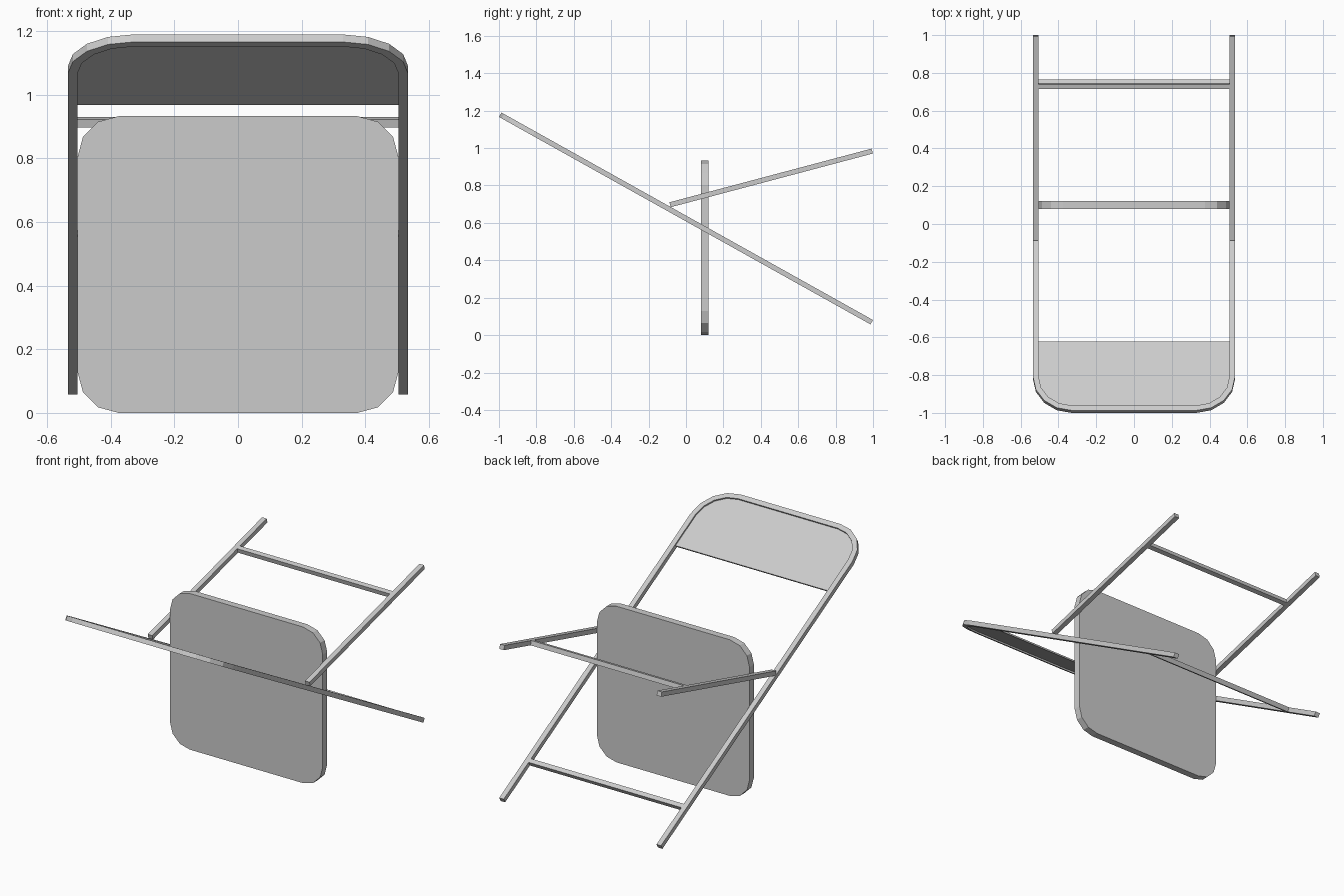
import bpy, math

if "Cube" in bpy.data.objects:
    bpy.data.objects.remove(bpy.data.objects["Cube"])


def make(name, verts, faces, loc, angle):
    mesh = bpy.data.meshes.new(name)
    mesh.from_pydata(verts, [], faces)
    mesh.update()
    ob = bpy.data.objects.new(name, mesh)
    bpy.context.collection.objects.link(ob)
    ob.location = loc
    ob.rotation_euler = (angle, 0, 0)
    return ob


def corner(cx, cy, r, start, segs):
    # quarter arc of points, counter-clockwise from start degrees
    return [(cx + r * math.cos(math.radians(start + 90 * i / segs)),
             cy + r * math.sin(math.radians(start + 90 * i / segs)))
            for i in range(segs + 1)]


def plate(name, outline, t, loc, angle):
    # flat outline in the local xy plane, thickness t centred on it
    n = len(outline)
    verts = [(x, y, s * t / 2) for s in (-1, 1) for x, y in outline]
    faces = [list(range(n))[::-1], list(range(n, 2 * n))]
    faces += [(i, (i + 1) % n, n + (i + 1) % n, n + i) for i in range(n)]
    return make(name, verts, faces, loc, angle)


def bar(name, x0, x1, y0, y1, t, loc, angle):
    return plate(name, [(x0, y0), (x1, y0), (x1, y1), (x0, y1)], t, loc, angle)


def arch(half, r, length, segs=4):
    # upside-down U path: right foot, two round corners, left foot
    c, h = half - r, length - r
    return ([(half, 0)] + corner(c, h, r, 0, segs)
            + corner(-c, h, r, 90, segs) + [(-half, 0)])


T = 0.027            # tube thickness
OUT, IN = 0.535, 0.505

# main frame: tilted U-shaped tube
L = 2.275
main_loc = (0, 0.993, 0.069)
main_ang = math.atan2(1.109, -1.986)
outer = arch(OUT, 0.205, L)
inner = arch(IN, 0.175, L - 0.03)
verts, faces = [], []
for (ox, oy), (ix, iy) in zip(outer, inner):
    verts += [(ox, oy, -T / 2), (ox, oy, T / 2), (ix, iy, T / 2), (ix, iy, -T / 2)]
for i in range(len(outer) - 1):
    a = 4 * i
    faces += [(a + k, a + 4 + k, a + 4 + (k + 1) % 4, a + (k + 1) % 4) for k in range(4)]
e = len(verts) - 4
faces += [(0, 1, 2, 3), (e + 3, e + 2, e + 1, e)]
make("main_frame", verts, faces, main_loc, main_ang)
bar("main_crossbar", -IN, IN, 0.268, 0.295, T, main_loc, main_ang)

# backrest panel set into the rounded top of the frame
back = arch(0.515, 0.185, L - 0.02)[1:-1]
back = [(0.515, 1.853)] + back + [(-0.515, 1.853)]
plate("backrest", back, 0.009, main_loc, main_ang)

# rear legs with their crossbar
rear_loc = (0, -0.085, 0.697)
rear_ang = math.atan2(0.287, 1.081)
for side, s in (("right", 1), ("left", -1)):
    bar("rear_leg_" + side, min(s * IN, s * OUT), max(s * IN, s * OUT),
        0, 1.118, T, rear_loc, rear_ang)
bar("rear_crossbar", -IN, IN, 0.83, 0.857, T, rear_loc, rear_ang)

# upright seat board with rounded corners
W, H, R = 0.505, 0.933, 0.13
seat = (corner(W - R, H - R, R, 0, 3) + corner(R - W, H - R, R, 90, 3)
        + corner(R - W, R, R, 180, 3) + corner(W - R, R, R, 270, 3))
plate("seat", seat, 0.042, (0, 0.1, 0), math.pi / 2)
